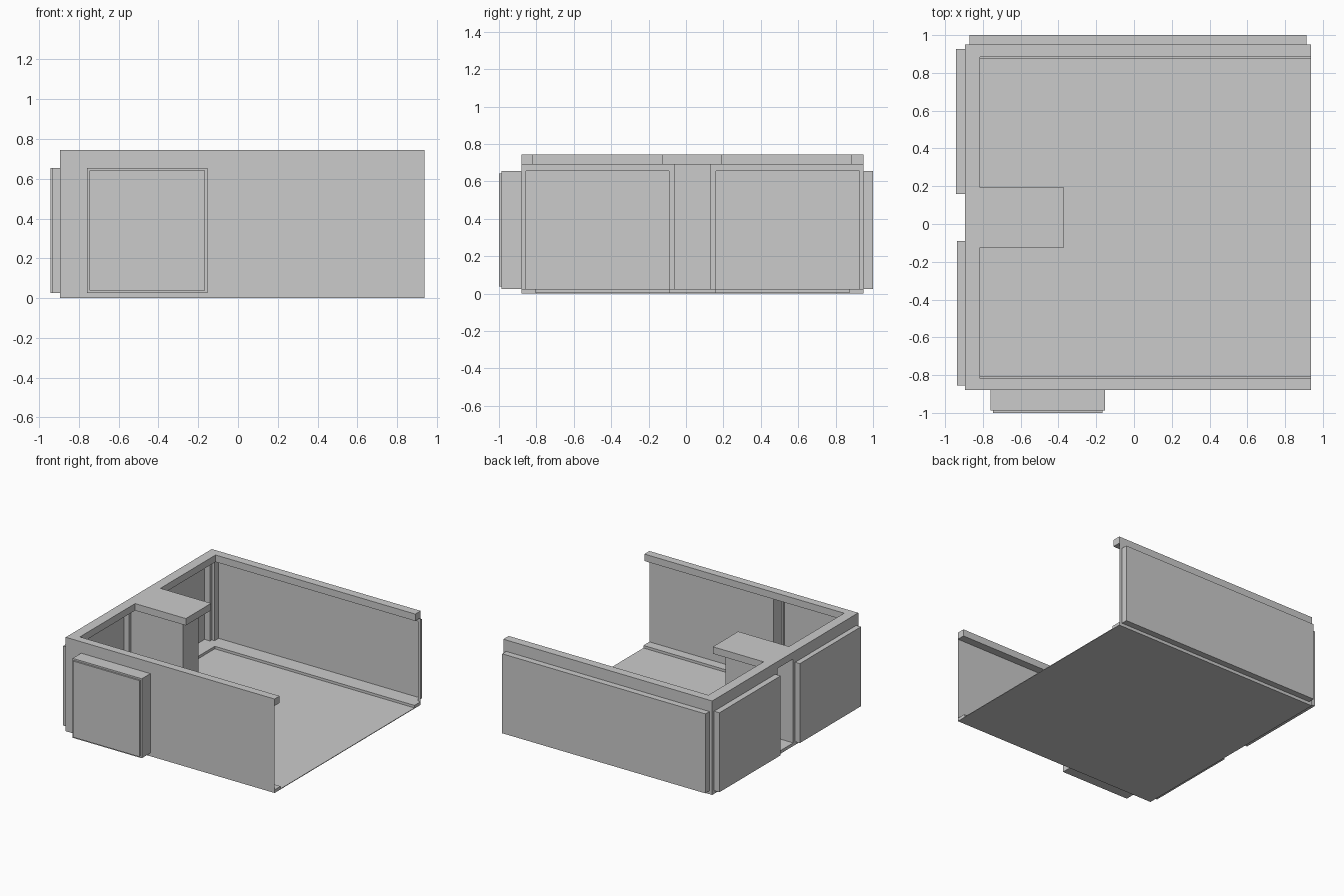
import bpy, bmesh

if "Cube" in bpy.data.objects:
    bpy.data.objects.remove(bpy.data.objects["Cube"])

X0, X1, Y0, Y1 = -0.895, 0.937, -0.88, 0.95   # wall lines of the room
LEDGE, RIM, TOP = 0.025, 0.69, 0.745          # wall bottom, wall top, rim top


def finish(name, bm):
    bmesh.ops.remove_doubles(bm, verts=bm.verts, dist=0.0005)
    bmesh.ops.recalc_face_normals(bm, faces=bm.faces)
    me = bpy.data.meshes.new(name)
    bm.to_mesh(me)
    bm.free()
    ob = bpy.data.objects.new(name, me)
    bpy.context.collection.objects.link(ob)
    return ob


def slab(name, outline, z0, z1):
    """Extrude a flat outline from z0 up to z1."""
    bm = bmesh.new()
    face = bm.faces.new([bm.verts.new((x, y, z0)) for x, y in outline])
    ext = bmesh.ops.extrude_face_region(bm, geom=[face], use_keep_orig=True)
    for v in ext["geom"]:
        if isinstance(v, bmesh.types.BMVert):
            v.co.z = z1
    return finish(name, bm)


def outline(y_in0, y_in1, tab0, tab1, x_in=-0.815, x_tab=-0.37):
    """C-shaped outline, open to the right, with a tab reaching inwards."""
    return [(X1, Y0), (X1, y_in0), (x_in, y_in0), (x_in, tab0), (x_tab, tab0),
            (x_tab, tab1), (x_in, tab1), (x_in, y_in1), (X1, y_in1),
            (X1, Y1), (X0, Y1), (X0, Y0)]


def wall(name, axis, base, u0, u1, pockets):
    """Thin wall sheet. Each pocket is (ua, ub, va, vb, steps, capped),
    with steps listing (inset, position along the axis)."""
    bm = bmesh.new()

    def pt(u, d, v):
        return bm.verts.new((u, d, v) if axis == 'y' else (d, u, v))

    def ring(p, inset, d):
        a, b, lo, hi = p[0] + inset, p[1] - inset, p[2] + inset, p[3] - inset
        return [(a, d, lo), (b, d, lo), (b, d, hi), (a, d, hi)]

    def quad(*pts):
        bm.faces.new([pt(*q) for q in pts])

    # flat sheet around the pockets
    us = sorted({u0, u1} | {p[i] for p in pockets for i in (0, 1)})
    vs = sorted({LEDGE, RIM} | {p[i] for p in pockets for i in (2, 3)})
    for a, b in zip(us, us[1:]):
        for lo, hi in zip(vs, vs[1:]):
            cu, cv = (a + b) / 2, (lo + hi) / 2
            if not any(p[0] < cu < p[1] and p[2] < cv < p[3] for p in pockets):
                quad((a, base, lo), (b, base, lo), (b, base, hi), (a, base, hi))
    # pocket sides and end faces
    for p in pockets:
        prev, last_d = ring(p, 0, base), base
        for inset, d in p[4]:
            for nxt in (ring(p, inset, last_d), ring(p, inset, d)):
                if nxt == prev:
                    continue
                for i in range(4):
                    if p[5] or i in (1, 3):
                        j = (i + 1) % 4
                        quad(prev[i], prev[j], nxt[j], nxt[i])
                prev = nxt
            last_d = d
        quad(*prev)
    return finish(name, bm)


# floor plate, raised border and top rim
slab("floor", [(X0, Y0), (X1, Y0), (X1, Y1), (X0, Y1)], 0, 0.005)
slab("floor_border", outline(-0.805, 0.873, -0.09, 0.16), 0.005, LEDGE)
slab("top_rim", outline(-0.817, 0.883, -0.125, 0.192), RIM, TOP)

# front wall with its stepped box bay
wall("front_wall", 'y', Y0, X0, X1,
     [(-0.76, -0.153, LEDGE, 0.655, [(0, -0.987), (0.013, -1.0)], True)])

# back wall with one long shallow bay
wall("back_wall", 'y', Y1, X0, X1,
     [(-0.87, 0.912, LEDGE, 0.655, [(0, 1.0)], True)])

# left wall: two shallow bays and a niche forming the inner pillar
wall("left_wall", 'x', X0, Y0, Y1,
     [(-0.855, -0.09, LEDGE, 0.655, [(0, -0.936)], True),
      (0.16, 0.927, LEDGE, 0.655, [(0, -0.942)], True),
      (-0.065, 0.13, LEDGE, RIM, [(0, -0.437)], False)])
